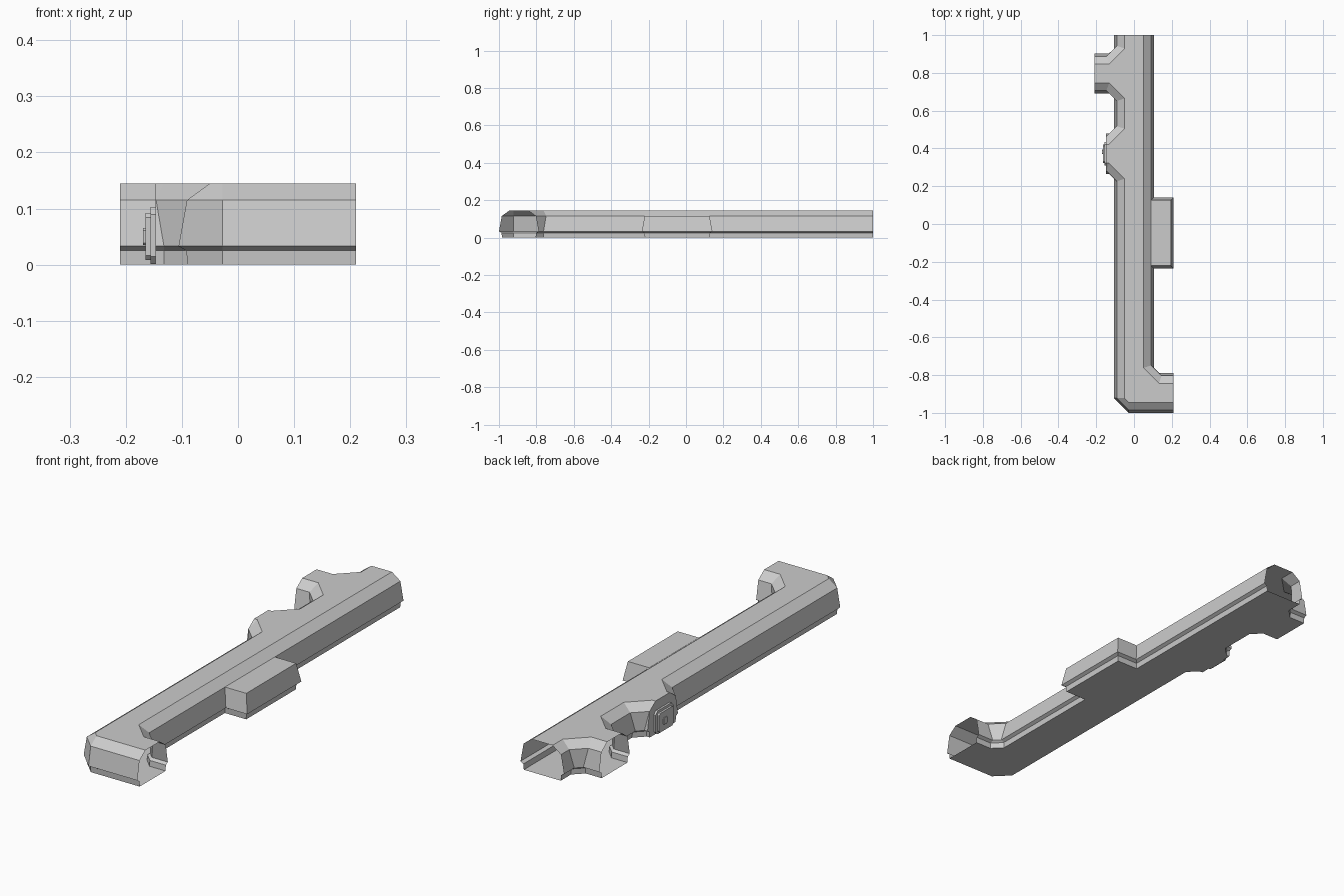
import bpy, bmesh

old = bpy.data.objects.get("Cube")
if old:
    bpy.data.objects.remove(old, do_unlink=True)

grey = bpy.data.materials.new("hull grey")
grey.use_nodes = True
grey.diffuse_color = (0.6, 0.6, 0.6, 1)
grey.node_tree.nodes["Principled BSDF"].inputs["Base Color"].default_value = (0.6, 0.6, 0.6, 1)

OUTER = 0.106      # widest half width of the corridor
REACH = 0.21       # how far the branches extend sideways
ARM_Y, STUB_Y, BEND_Y = 0.797, 0.372, -0.894


def finish(bm, name):
    mesh = bpy.data.meshes.new(name)
    bm.to_mesh(mesh)
    bm.free()
    mesh.materials.append(grey)
    obj = bpy.data.objects.new(name, mesh)
    bpy.context.collection.objects.link(obj)
    return obj


def left_branch(h, corner, y, reach):
    """Side branch on the left wall with a chamfer at both inner corners."""
    leg = corner - h
    half = [(-h, y + h + leg), (-corner, y + h), (-reach, y + h)]
    return half + [(px, 2 * y - py) for px, py in reversed(half)]


def outline(h, corner, bay):
    """Floor plan at one height, counterclockwise from the back right."""
    leg, shrink = corner - h, OUTER - h
    b0, b1 = -0.236 + shrink, 0.141 - shrink
    bay_x = REACH - shrink if bay else h
    pts = [(h, 1), (-h, 1)]
    pts += left_branch(h, corner, ARM_Y, REACH)
    pts += left_branch(h, corner, STUB_Y, 0.147)
    pts += [(-h, BEND_Y - 0.028), (-0.028, BEND_Y - h),
            (REACH, BEND_Y - h), (REACH, BEND_Y + h),
            (corner, BEND_Y + h), (h, BEND_Y + h + leg)]
    pts += [(h, b0), (bay_x, b0), (bay_x, b1), (h, b1)]
    return pts


# Corridor shell: height, half width, inner corner position, side bay present
levels = [(0, 0.09, 0.132, True), (0.025, 0.092, 0.132, True),
          (0.033, OUTER, 0.132, True), (0.115, 0.091, 0.146, True),
          (0.115, 0.091, 0.146, False), (0.145, 0.05, 0.132, False)]
open_edges = {0, 4, 16}

bm = bmesh.new()
rings = [[bm.verts.new((x, y, z)) for x, y in outline(h, c, bay)]
         for z, h, c, bay in levels]
n = len(rings[0])
for low, high in zip(rings, rings[1:]):
    for i in range(n):
        if i not in open_edges:
            j = (i + 1) % n
            bm.faces.new((low[i], low[j], high[j], high[i]))
bm.faces.new(list(reversed(rings[0])))
bm.faces.new(rings[-1])
bmesh.ops.remove_doubles(bm, verts=bm.verts[:], dist=0.0001)
finish(bm, "corridor_shell")


# Hatch on the short stub: plates with clipped corners, facing left
def plate(name, y, z, half_w, half_h, clip, x_in, x_out):
    quarter = [(half_w, half_h - clip), (half_w - clip, half_h)]
    ring = quarter + [(-a, b) for a, b in reversed(quarter)]
    ring += [(-a, -b) for a, b in ring]
    bm = bmesh.new()
    face = bm.faces.new([bm.verts.new((x_in, y + a, z + b)) for a, b in ring])
    ext = bmesh.ops.extrude_face_region(bm, geom=[face])
    for v in ext["geom"]:
        if isinstance(v, bmesh.types.BMVert):
            v.co.x = x_out
    bmesh.ops.recalc_face_normals(bm, faces=bm.faces[:])
    return finish(bm, name)


plate("hatch_frame", STUB_Y, 0.052, 0.062, 0.051, 0.014, -0.146, -0.156)
plate("hatch_door", STUB_Y, 0.05, 0.05, 0.042, 0.008, -0.155, -0.165)
plate("hatch_handle", STUB_Y + 0.01, 0.05, 0.012, 0.015, 0.004, -0.164, -0.169)
